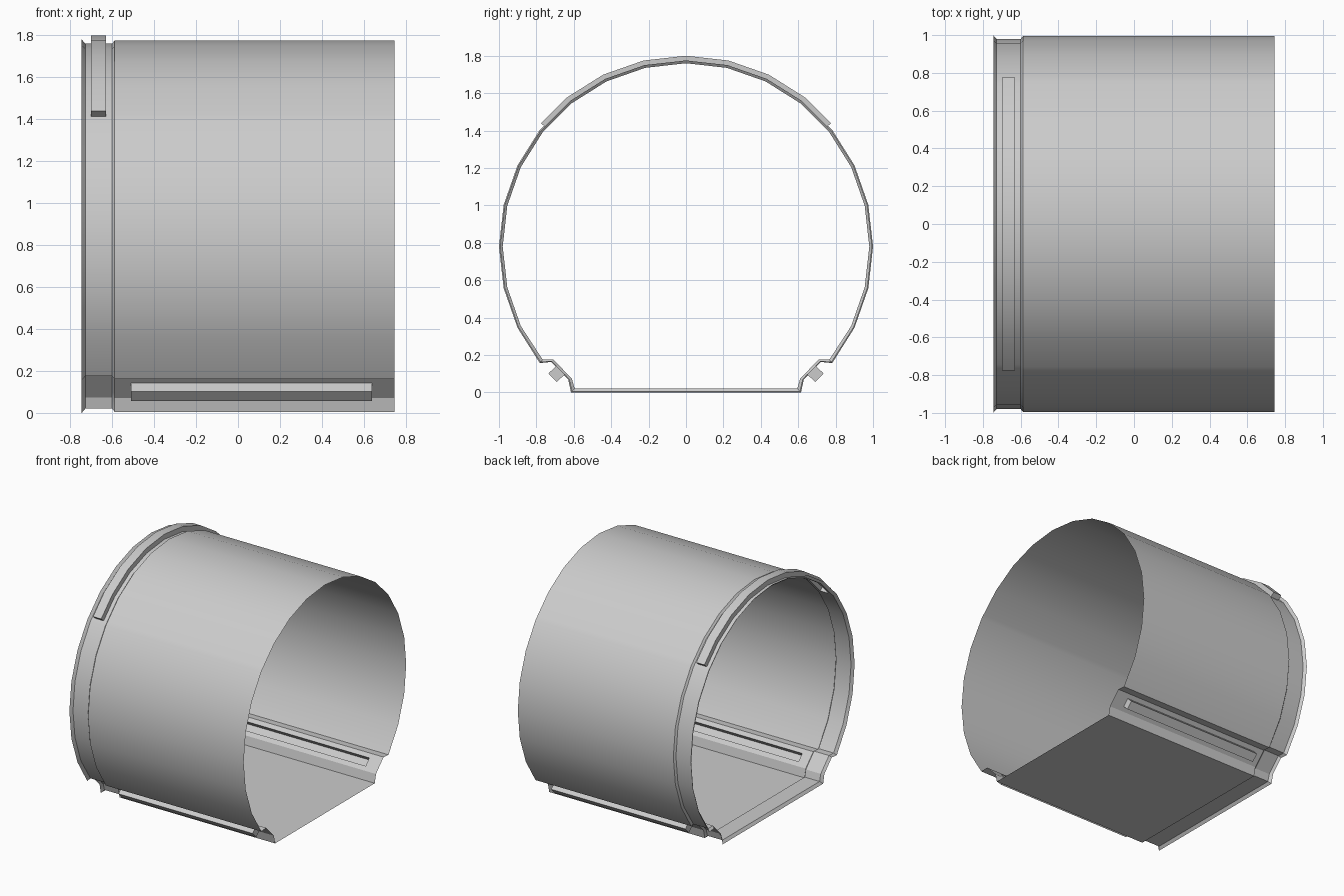
import bpy, bmesh, math
from mathutils import Vector

if "Cube" in bpy.data.objects:
    bpy.data.objects.remove(bpy.data.objects["Cube"])

CZ, SIDES = 0.78, 28          # centre height and sides of the round vault

def lerp(a, b, t):
    return tuple(p + (q - p) * t for p, q in zip(a, b))

def profile(d):
    """Closed y-z section, inset by d: floor corner, slanted rail side, vault, mirrored."""
    corner = (0.615 - d, d)
    low = (0.63 - d, 0.07 + 0.15 * d)
    high = (0.72 - 0.5 * d, 0.163 + 0.7 * d)
    half = [corner, low, lerp(low, high, 0.26), lerp(low, high, 0.74), high]
    for i in range(-3, 8):
        a = 2 * math.pi * i / SIDES
        r = 1 - d
        p = (r * math.cos(a), CZ + r * math.sin(a))
        if i == -3:
            p = (p[0], 0.157 + 0.9 * d)
        if i == 4:                      # end of the raised strap
            half.append(lerp(half[-1], p, 0.14))
        half.append(p)
    return half + [(-y, z) for y, z in reversed(half[:-1])]

# Stations along x with inset: flange lip, groove, main body
stations = [(-0.745, 0), (-0.728, 0.02), (-0.70, 0.02), (-0.63, 0.02), (-0.60, 0.02),
            (-0.588, 0.005), (-0.51, 0.005), (0.64, 0.005), (0.745, 0.005)]

bm = bmesh.new()
rings = [[bm.verts.new((x, y, z)) for y, z in profile(d)] for x, d in stations]
n = len(rings[0])
faces = {}
for k in range(len(rings) - 1):
    for j in range(n):
        a, b, i = rings[k], rings[k + 1], (j + 1) % n
        faces[k, j] = bm.faces.new((a[j], a[i], b[i], b[j]))

def push_out(region, move):
    """Extrude a patch of the skin into a hollow raised pocket."""
    out = bmesh.ops.extrude_face_region(bm, geom=region)["geom"]
    for v in out:
        if isinstance(v, bmesh.types.BMVert):
            v.co += move(v.co)
    old = [f for f in region if f.is_valid]
    if old:
        bmesh.ops.delete(bm, geom=old, context='FACES')

# Raised strap over the groove
push_out([faces[2, j] for j in range(12, 20)],
         lambda c: Vector((0, c.y, c.z - CZ)).normalized() * 0.04)

# Long rail pockets on both slanted lower sides
for j in (2, n - 4):
    push_out([faces[6, j]],
             lambda c: Vector((0, math.copysign(0.042, c.y), -0.04)))

bmesh.ops.recalc_face_normals(bm, faces=bm.faces)
me = bpy.data.meshes.new("tunnel_shell")
bm.to_mesh(me)
bm.free()
shell = bpy.data.objects.new("tunnel_shell", me)
bpy.context.collection.objects.link(shell)
bpy.context.view_layer.objects.active = shell
shell.select_set(True)
bpy.ops.object.shade_smooth_by_angle(angle=math.radians(25))
